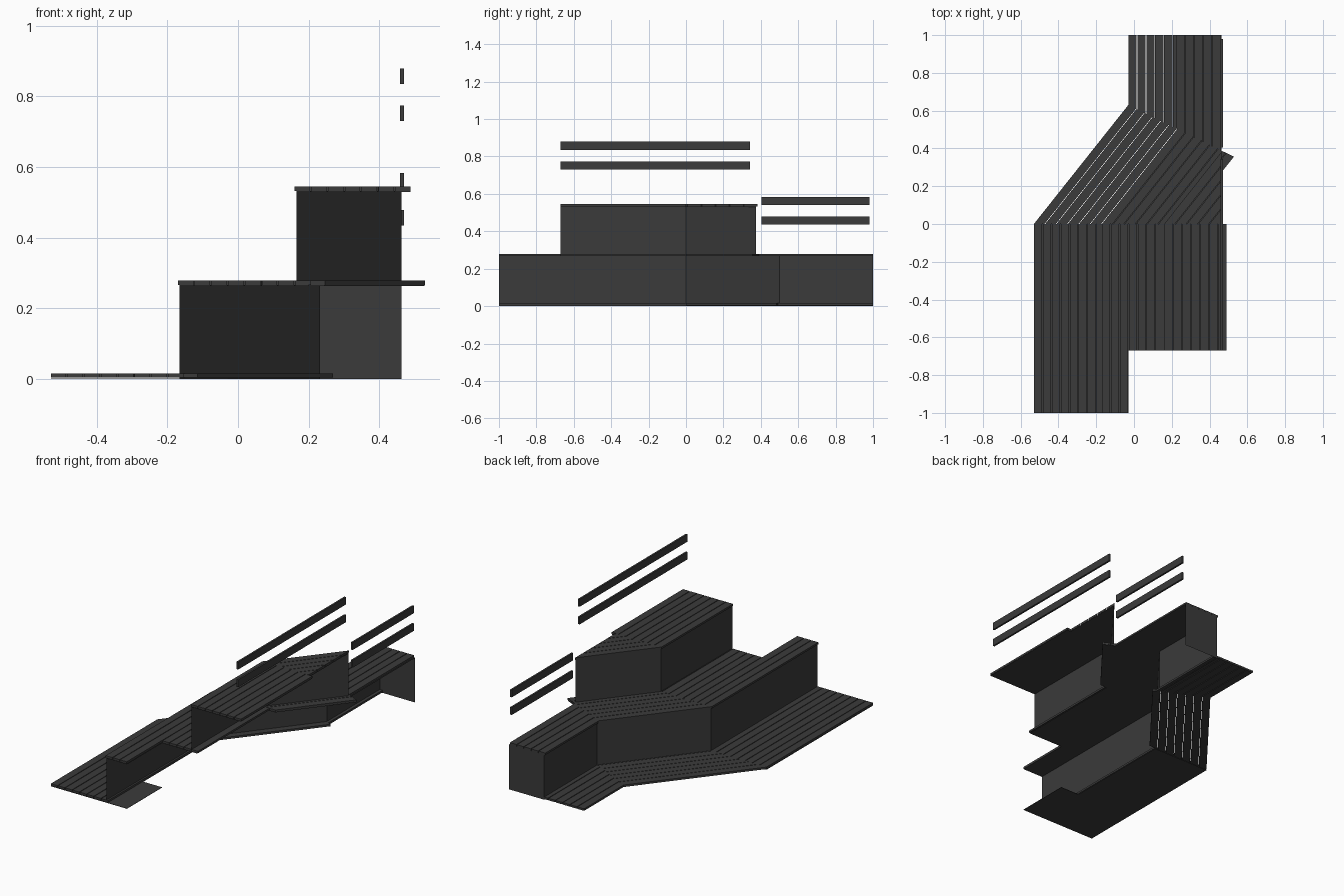
import bpy, bmesh

if "Cube" in bpy.data.objects:
    bpy.data.objects.remove(bpy.data.objects["Cube"])

# One dark composite-timber colour
mat = bpy.data.materials.new("charcoal decking")
mat.use_nodes = True
colour = (0.043, 0.043, 0.043, 1)
mat.diffuse_color = colour
mat.node_tree.nodes["Principled BSDF"].inputs["Base Color"].default_value = colour

THICK, PITCH, GAP = 0.012, 0.0475, 0.004
SLOPE = 1.26          # direction of the angled wing
DIAG_PITCH = 0.06     # angled board spacing measured along x
FRONT, NOTCH, BACK = -1.0, -0.67, 1.0
HOUSE, CORNER = 0.463, -0.03


def finish(name, bm):
    mesh = bpy.data.meshes.new(name)
    bm.to_mesh(mesh)
    bm.free()
    mesh.materials.append(mat)
    obj = bpy.data.objects.new(name, mesh)
    bpy.context.collection.objects.link(obj)
    return obj


def prism(bm, outline, z, height):
    """Extrude a flat outline upward."""
    face = bm.faces.new([bm.verts.new((x, y, z)) for x, y in outline])
    made = bmesh.ops.extrude_face_region(bm, geom=[face])["geom"]
    verts = [v for v in made if isinstance(v, bmesh.types.BMVert)]
    bmesh.ops.translate(bm, verts=verts, vec=(0, 0, height))
    bmesh.ops.recalc_face_normals(bm, faces=bm.faces)


def boards(name, outlines, z):
    bm = bmesh.new()
    for outline in outlines:
        prism(bm, outline, z, THICK)
    finish(name, bm)


def plate(name, outline, z):
    bm = bmesh.new()
    prism(bm, outline, z, 0.002)
    finish(name, bm)


def riser(name, path, z0, z1):
    """Vertical sheet following a plan path."""
    bm = bmesh.new()
    low = [bm.verts.new((x, y, z0)) for x, y in path]
    high = [bm.verts.new((x, y, z1)) for x, y in path]
    for i in range(len(path) - 1):
        bm.faces.new((low[i + 1], low[i], high[i], high[i + 1]))
    finish(name, bm)


def mitre_y(x):
    return 0.63 - 0.49 * (x - CORNER)


def mitre_hit(x0):
    """Where an angled line starting at (x0, 0) meets the mitre."""
    y = (0.63 - 0.49 * (x0 - CORNER)) / (1 + 0.49 / SLOPE)
    return (x0 + y / SLOPE, y)


def front_boards(x0, count, start):
    result = []
    for i in range(count):
        a = x0 + i * PITCH
        b = a + PITCH - GAP
        y = start(a)
        result.append([(a, y), (b, y), (b, 0), (a, 0)])
    return result


def wing_boards(x0, count, end):
    result = []
    for i in range(count):
        a = x0 + i * DIAG_PITCH
        b = a + DIAG_PITCH - GAP
        result.append([(a, 0), (b, 0), end(b), end(a)])
    return result


def back_boards(x0, count):
    result = []
    for i in range(count):
        a = x0 + i * PITCH
        b = a + PITCH - GAP
        result.append([(a, mitre_y(a)), (b, mitre_y(b)), (b, BACK), (a, BACK)])
    return result


def house_hit(x0):
    return (HOUSE, max(0.0, (HOUSE - x0) * SLOPE))


def lower_start(x):
    return FRONT if x < CORNER - 0.02 else NOTCH


# Deck boards of the three levels
Z1, Z2, Z3 = 0.004, 0.267, 0.533
boards("lower_front_boards", front_boards(-0.53, 8, lower_start), Z1)
boards("lower_wing_boards", wing_boards(-0.53, 7, mitre_hit), Z1)
boards("lower_back_boards", back_boards(CORNER, 6), Z1)
boards("middle_front_boards", front_boards(-0.17, 8, lower_start), Z2)
boards("middle_wing_boards", wing_boards(-0.17, 7, mitre_hit), Z2)
boards("middle_back_boards", back_boards(0.225, 5), Z2)
boards("upper_front_boards", front_boards(0.16, 7, lambda x: NOTCH), Z3)
boards("upper_wing_boards", wing_boards(0.16, 5, house_hit), Z3)

# Thin backing sheets beneath the boards
plate("lower_backing", [(-0.53, FRONT), (CORNER, FRONT), (CORNER, NOTCH),
                        (-0.155, NOTCH), (-0.155, 0), (-0.53, 0)], 0.0)
plate("middle_backing", [(-0.165, FRONT), (CORNER, FRONT), (CORNER, NOTCH),
                         (0.2, NOTCH), (0.2, 0), (0.245, 0), mitre_hit(0.245),
                         (HOUSE, mitre_y(HOUSE)), (HOUSE, BACK), (0.23, BACK),
                         mitre_hit(-0.165), (-0.165, 0)], Z2 - 0.003)
plate("upper_backing", [(0.165, NOTCH), (0.488, NOTCH), (0.488, 0), (HOUSE, 0),
                        house_hit(0.165), (0.165, 0)], Z3 - 0.003)

# Risers between the levels
riser("lower_riser", [(-0.165, FRONT), (-0.165, 0), mitre_hit(-0.165),
                      (0.232, BACK), (HOUSE, BACK)], 0, Z2)
riser("upper_riser", [(0.165, NOTCH), (0.165, 0), house_hit(0.165)], Z2, Z3)

# Handrails along the house side
for name, y0, y1, heights in (("long_rail", NOTCH, 0.343, (0.73, 0.835)),
                              ("short_rail", 0.405, 0.98, (0.435, 0.54))):
    for z, level in zip(heights, ("bottom", "top")):
        bm = bmesh.new()
        prism(bm, [(0.459, y0), (0.47, y0), (0.47, y1), (0.459, y1)], z, 0.044)
        finish(f"{name}_{level}", bm)
